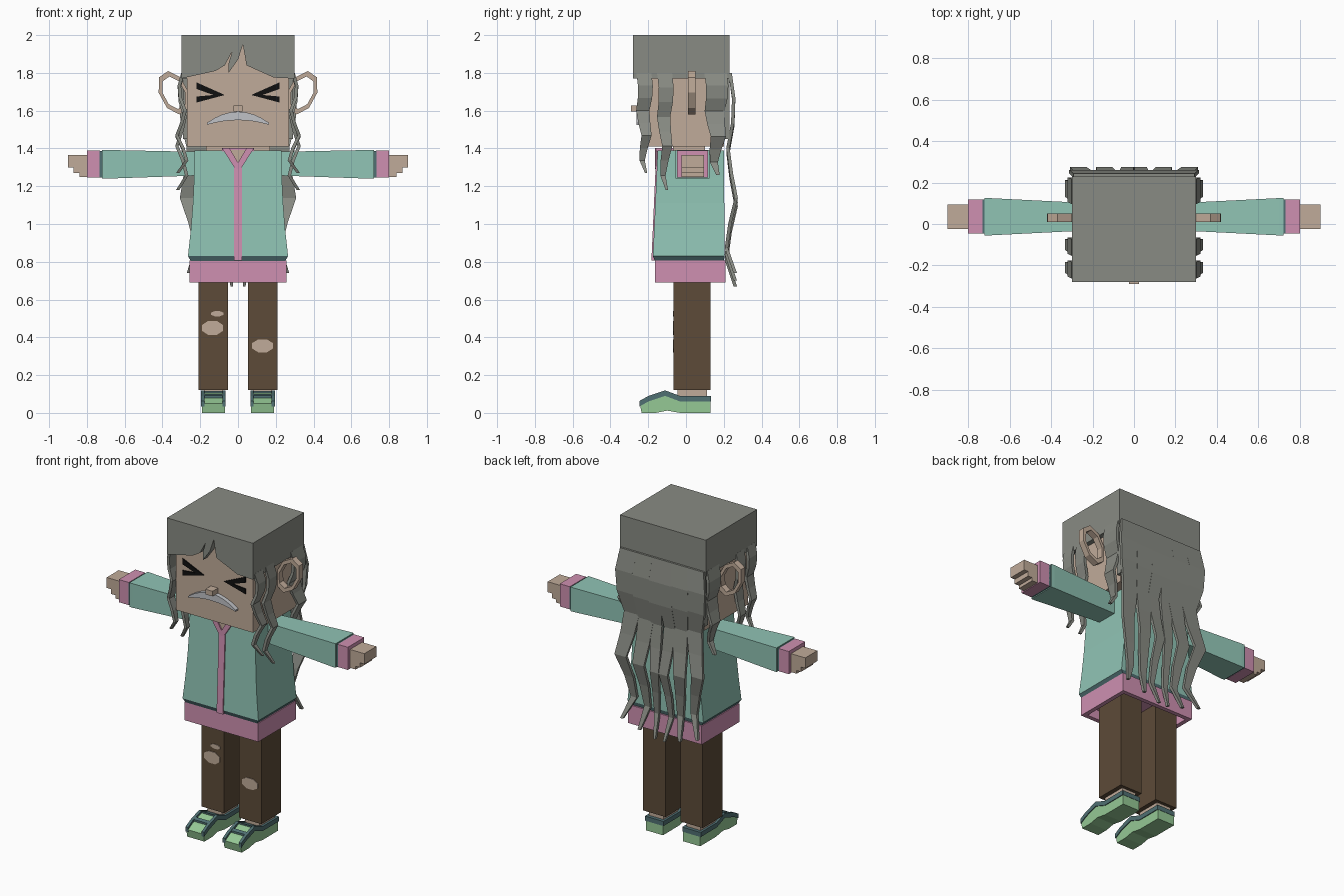
import bpy, bmesh, math

cube = bpy.data.objects.get("Cube")
if cube:
    bpy.data.objects.remove(cube, do_unlink=True)


def material(name, red, green, blue):
    made = bpy.data.materials.new(name)
    made.use_nodes = True
    colour = (red, green, blue, 1)
    made.diffuse_color = colour
    made.node_tree.nodes["Principled BSDF"].inputs["Base Color"].default_value = colour
    return made


hair = material("ash grey hair", .25, .26, .23)
skin = material("tan skin", .53, .41, .32)
mint = material("mint jacket", .28, .55, .46)
trim = material("dark teal trim", .08, .16, .17)
pink = material("pink knit", .62, .28, .44)
brown = material("brown trousers", .11, .07, .04)
green = material("light green shoe", .3, .58, .3)
black = material("black eye", .005, .005, .005)
pale = material("pale grey mouth", .53, .54, .57)


def loft(name, sections, mat):
    """Skin a row of equal-sized cross-sections and cap both ends."""
    bm = bmesh.new()
    rings = [[bm.verts.new(point) for point in section] for section in sections]
    count = len(rings[0])
    for ring, following in zip(rings, rings[1:]):
        for i in range(count):
            j = (i + 1) % count
            bm.faces.new((ring[i], ring[j], following[j], following[i]))
    bm.faces.new(rings[0])
    bm.faces.new(rings[-1])
    bmesh.ops.recalc_face_normals(bm, faces=bm.faces)
    mesh = bpy.data.meshes.new(name)
    bm.to_mesh(mesh)
    bm.free()
    mesh.materials.append(mat)
    bpy.context.scene.collection.objects.link(bpy.data.objects.new(name, mesh))


def level(half_width, front, back, z):
    """Horizontal rectangle, centred in x."""
    return [(-half_width, front, z), (half_width, front, z),
            (half_width, back, z), (-half_width, back, z)]


def slice_x(x, front, back, low, high):
    """Rectangle facing sideways."""
    return [(x, front, low), (x, back, low), (x, back, high), (x, front, high)]


def box(name, xs, ys, zs, mat):
    loft(name, [slice_x(x, *ys, *zs) for x in xs], mat)


def plate(name, outline, ys, mat):
    """Front-facing outline in x and z, given depth along y."""
    loft(name, [[(x, y, z) for x, z in outline] for y in ys], mat)


def side_plate(name, outline, middle, half, mat):
    """Side-facing outline in y and z, given width along x."""
    loft(name, [[(x, y, z) for y, z in outline] for x in (middle - half, middle + half)], mat)


def lock(name, along, bottom, width, place, sway=0):
    """Flat tapering lock of hair that waves in and out; place maps (along, out, z)."""
    top, steps, thickness = 1.8, 8, .018
    sections = []
    for i in range(steps + 1):
        t = i / steps
        wave = (.5 + t) * math.sin(math.tau * (t / .45 - .12))
        middle = along + sway * wave
        half = width * (1 - .85 * t * t)
        outer = .022 * wave
        z = top + (bottom - top) * t
        corners = [(middle - half, outer - thickness), (middle + half, outer - thickness),
                   (middle + half, outer), (middle - half, outer)]
        sections.append([place(a, out, z) for a, out in corners])
    loft(name, sections, hair)


# Head and hair cap
face = -.235
box("head", (-.27, .27), (face, .2), (1.41, 1.97), skin)
box("hair_cap", (-.3, .3), (-.23, .23), (1.77, 2), hair)
box("back_hair", (-.29, .29), (.195, .23), (1.45, 1.8), hair)
plate("fringe", [(-.3, 2), (-.3, 1.77), (-.12, 1.81), (-.07, 1.84), (-.03, 1.915),
                 (-.05, 1.85), (-.05, 1.8), (0, 1.87), (.026, 1.95), (.045, 1.84),
                 (.19, 1.775), (.3, 1.77), (.3, 2)], (-.28, -.23), hair)

# Arched mouth and blunt nose
across = [i / 4 for i in range(-4, 5)]
upper_lip = [(.165 * t, 1.595 - .06 * t * t) for t in across]
lower_lip = [(.165 * t, 1.55 - .025 * t * t) for t in reversed(across)]
plate("mouth", upper_lip + lower_lip, (-.262, face), pale)
box("nose", (-.025, .025), (-.29, face), (1.595, 1.627), skin)

for s, label in ((1, "left_"), (-1, "right_")):
    # Squeezed-shut eye
    chevron = [(.07, 1.683), (.22, 1.75), (.22, 1.715), (.13, 1.683), (.22, 1.675), (.22, 1.643)]
    plate(label + "eye", [(s * x, z) for x, z in chevron], (face - .007, face), black)

    # Ear: slanted eight-sided loop
    loop = []
    for i in range(9):
        angle = math.tau * i / 8 - math.pi
        rim = []
        for size, y in ((1, .01), (1, .05), (.75, .05), (.75, .01)):
            up, outward = size * math.sin(angle), size * math.cos(angle)
            rim.append((s * (.34 + .08 * outward + .03 * up), y, 1.695 + .115 * up))
        loop.append(rim)
    loft(label + "ear", loop, skin)

    # Locks beside the face
    for part, along, bottom, width in (("front_lock", -.22, 1.27, .04),
                                       ("middle_lock", -.11, 1.18, .04),
                                       ("rear_lock", .16, 1.26, .06)):
        lock(label + part, along, bottom, width, lambda a, out, z: (s * (.308 + out), a, z), .01)

    # Long locks down the back
    for part, along, bottom, width, sway in (("outer_back_lock", .24, .74, .06, .025),
                                             ("middle_back_lock", .13, .7, .06, .012),
                                             ("inner_back_lock", .04, .67, .045, -.008)):
        lock(label + part, along, bottom, width, lambda a, out, z: (s * a, .25 + out, z), sway)

    # Flared sleeve, cuff and stepped hand
    loft(label + "sleeve", [slice_x(s * .2, -.03, .1, 1.257, 1.382),
                            slice_x(s * .7, -.055, .125, 1.24, 1.392),
                            slice_x(s * .72, -.055, .125, 1.24, 1.392)], mint)
    cuff_depth = (-.047, .117)
    box(label + "sleeve_rim", (s * .72, s * .732), cuff_depth, (1.246, 1.386), trim)
    box(label + "cuff", (s * .73, s * .8), cuff_depth, (1.245, 1.388), pink)
    for part, reach, low in (("hand", .9, 1.3), ("fingers", .87, 1.27), ("thumb", .84, 1.25)):
        box(label + part, (s * .79, s * reach), (-.025, .095), (low, low + .066), skin)

    # Leg and ankle
    leg = s * .13
    box(label + "trouser_leg", (leg - .078, leg + .078), (-.065, .13), (.12, .8), brown)
    box(label + "ankle", (leg - .05, leg + .05), (-.045, .11), (.05, .13), skin)

    # Shoe with an arched sole and a dark band along the instep
    instep = [(-.245, .05), (-.2, .075), (-.11, .105), (-.03, .075), (.13, .075)]
    sole = [(.13, 0), (-.03, 0), (-.1, .012), (-.16, 0), (-.235, 0)]
    side_plate(label + "shoe", instep + sole, leg, .06, green)
    band = [(y, z + .014) for y, z in instep] + [(y, z - .015) for y, z in reversed(instep)]
    for edge in (-.056, .056):
        side_plate(label + "shoe_band", band, leg + edge, .009, trim)
    box(label + "heel_band", (leg - .06, leg + .06), (.11, .132), (.06, .089), trim)
    tongue = instep[2:4]
    side_plate(label + "shoe_tongue", [(y, z + .01) for y, z in tongue]
               + [(y, z - .01) for y, z in reversed(tongue)], leg, .055, trim)
    side_plate(label + "lace", [(-.185, .07), (-.185, .092), (-.165, .1), (-.165, .08)],
               leg, .05, trim)


# Jacket flares from shoulder (0) to lower edge (1)
def jacket_front(t):
    return -.15 - .025 * t


def jacket_height(t):
    return 1.39 - .56 * t


flare = [i / 4 for i in range(5)]
loft("jacket", [level(.23 + .035 * t * t, jacket_front(t), .2 + .005 * t, jacket_height(t))
                for t in flare], mint)
loft("jacket_rim", [level(.25, -.165, .2, .805), level(.265, -.175, .205, .83)], trim)

# Hollow hem, from the inner wall round to the outer wall
loft("hem", [level(.23, -.138, .183, .75), level(.23, -.138, .183, .69),
             level(.257, -.165, .21, .69), level(.257, -.165, .21, .807)], pink)

# Zip, collar and neck
loft("zip", [level(.022, jacket_front(t) - .007, jacket_front(t) + .015, jacket_height(t))
             for t in (.12, 1.04)], pink)
plate("throat", [(-.06, 1.392), (.06, 1.392), (0, 1.31)], (-.157, -.14), skin)
for s, label in ((1, "left_"), (-1, "right_")):
    flap = [(.085, 1.402), (.045, 1.402), (0, 1.325), (0, 1.29), (.02, 1.3)]
    plate(label + "collar_flap", [(s * x, z) for x, z in flap], (-.165, -.14), pink)
box("collar", (-.085, .085), (-.155, .1), (1.385, 1.402), pink)
box("neck", (-.17, .17), (-.07, .1), (1.36, 1.42), skin)

# Torn patches in the trousers: flattened polygons
for name, x, z, half_width, half_height in (("right_knee_rip", -.135, .45, .06, .04),
                                            ("right_thigh_rip", -.11, .525, .035, .015),
                                            ("left_knee_rip", .13, .355, .06, .037)):
    turns = [math.tau * (i + .5) / 8 for i in range(8)]
    plate(name, [(x + half_width * math.cos(a), z + half_height * math.sin(a)) for a in turns],
          (-.069, -.063), skin)
